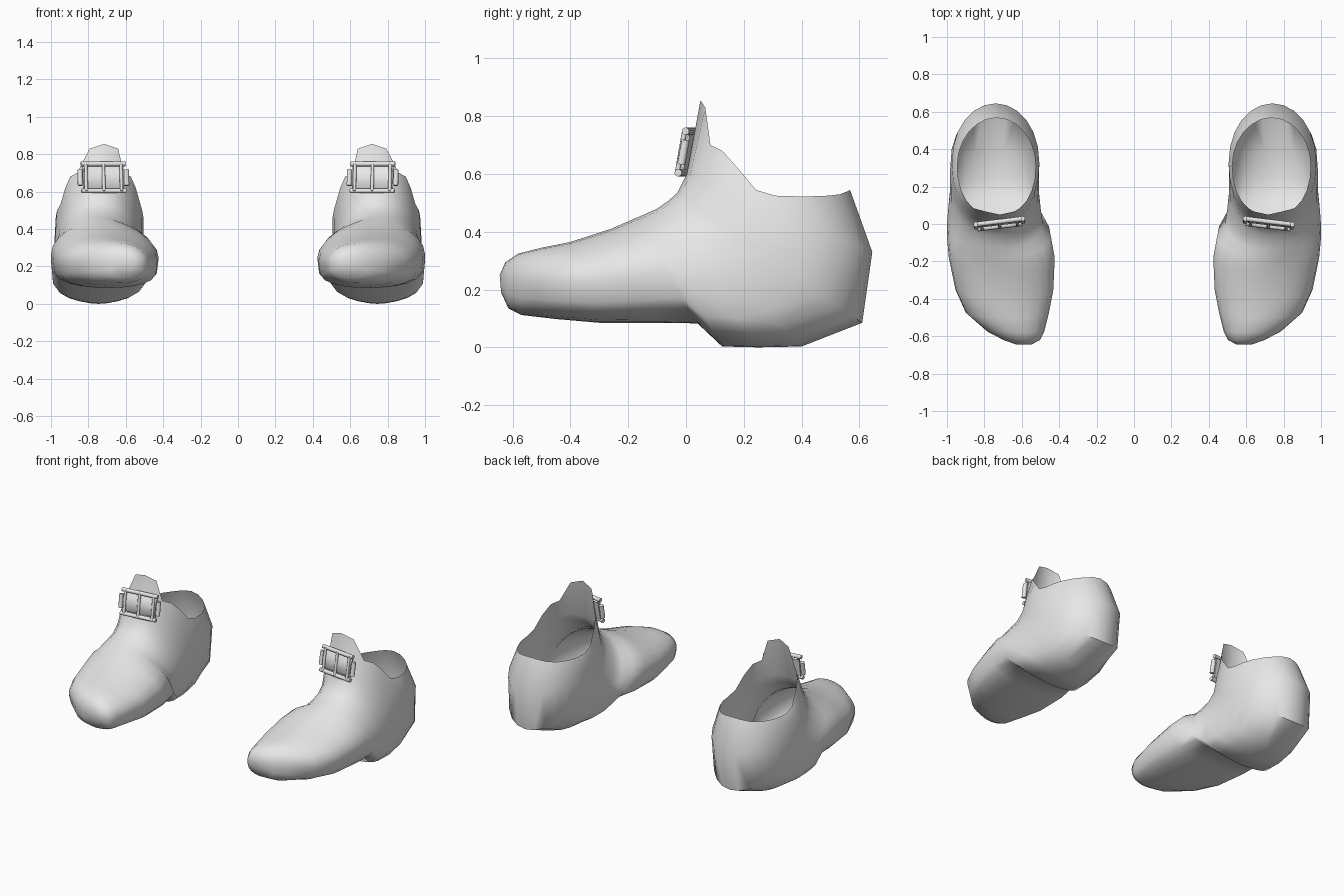
import bpy, bmesh, math
from mathutils import Matrix, Vector

if "Cube" in bpy.data.objects:
    bpy.data.objects.remove(bpy.data.objects["Cube"])

grey = bpy.data.materials.new("plain grey")
grey.diffuse_color = (0.8, 0.8, 0.8, 1)
grey.use_nodes = True
grey.node_tree.nodes["Principled BSDF"].inputs["Base Color"].default_value = grey.diffuse_color
N = 24  # points around each section


def finish(name, bm, angle):
    """Turn a bmesh into an object mirrored to the other foot."""
    bmesh.ops.recalc_face_normals(bm, faces=bm.faces)
    me = bpy.data.meshes.new(name)
    bm.to_mesh(me)
    bm.free()
    me.materials.append(grey)
    ob = bpy.data.objects.new(name, me)
    bpy.context.collection.objects.link(ob)
    bpy.ops.object.select_all(action='DESELECT')
    ob.select_set(True)
    bpy.context.view_layer.objects.active = ob
    bpy.ops.object.shade_smooth_by_angle(angle=math.radians(angle))
    mirror = ob.modifiers.new("other foot", 'MIRROR')
    mirror.use_mirror_merge = False
    return ob


def power(v, p):
    return math.copysign(abs(v) ** p, v) if abs(v) > 1e-6 else 0.0


# Shoe sections, toe to ankle: upper y, z, lower y, z, centre x, half width,
# flatness of the underside, taper of the upper sides, taper of the lower sides
sections = [
    (-0.645, 0.25, -0.640, 0.19, 0.590, 0.045, 0.8, 1.0, 0.9),
    (-0.625, 0.295, -0.615, 0.135, 0.600, 0.098, 0.7, 0.95, 0.9),
    (-0.580, 0.325, -0.570, 0.112, 0.632, 0.152, 0.6, 0.95, 0.9),
    (-0.500, 0.345, -0.450, 0.098, 0.677, 0.222, 0.55, 1.0, 0.95),
    (-0.400, 0.365, -0.300, 0.085, 0.693, 0.262, 0.5, 1.0, 1.0),
    (-0.260, 0.410, -0.100, 0.085, 0.707, 0.283, 0.5, 1.1, 1.0),
    (-0.180, 0.445, 0.040, 0.083, 0.722, 0.278, 0.5, 1.1, 1.1),
    (-0.140, 0.462, 0.125, 0.003, 0.743, 0.257, 0.45, 1.05, 1.3),
    (-0.100, 0.480, 0.250, 0.000, 0.746, 0.248, 0.4, 1.0, 1.3),
    (-0.060, 0.508, 0.400, 0.003, 0.746, 0.237, 0.5, 0.95, 1.2),
    (-0.030, 0.535, 0.610, 0.085, 0.745, 0.238, 0.8, 0.85, 1.0),
    (0.003, 0.600, 0.645, 0.330, 0.740, 0.234, 0.95, 0.8, 1.0),
]
# Height of the collar edge from the tongue round to the heel
collar = [0.855, 0.83, 0.70, 0.68, 0.62, 0.545, 0.525, 0.523, 0.523,
          0.525, 0.53, 0.54, 0.545]

bm = bmesh.new()
rings = []
for ty, tz, by, bz, cx, w, flat, upper, lower in sections:
    ring = []
    for i in range(N):
        a = 2 * math.pi * i / N
        c, s = math.cos(a), math.sin(a)
        s = power(s, upper if c > 0 else lower)
        c = power(c, flat) if c < 0 else c
        ring.append(bm.verts.new((cx + w * s, (ty + by) / 2 + (ty - by) / 2 * c,
                                  (tz + bz) / 2 + (tz - bz) / 2 * c)))
    rings.append(ring)
# Collar edge with raised tongue, which sits slightly towards the inside
ring = []
for i in range(N):
    a = 2 * math.pi * i / N
    c, s = math.cos(a), math.sin(a)
    k = min(i, N - i)
    x = 0.735 + 0.21 * power(s, 0.75 if c > 0 else 1.0) - (0.018 if k < 2 else 0)
    ring.append(bm.verts.new((x, 0.309 - 0.259 * c + (0.008 if k == 1 else 0), collar[k])))
rings.append(ring)
for r, q in zip(rings, rings[1:]):
    for i in range(N):
        j = (i + 1) % N
        bm.faces.new((r[i], r[j], q[j], q[i]))
bm.faces.new(rings[0])
finish("shoe", bm, 50)

# Buckle placement: leaning back and turned outwards
place = (Matrix.Translation((0.72, 0.008, 0.675))
         @ Matrix.Rotation(math.radians(-7), 4, 'Z')
         @ Matrix.Rotation(math.radians(-10), 4, 'X'))


def rod(bm, a, b, r):
    a, b = Vector(a), Vector(b)
    d = b - a
    m = Matrix.Translation((a + b) / 2) @ d.to_track_quat('Z', 'Y').to_matrix().to_4x4()
    bmesh.ops.create_cone(bm, cap_ends=True, segments=10, radius1=r, radius2=r,
                          depth=d.length, matrix=place @ m)


# Frame: two long rails and three crossbars
bm = bmesh.new()
for z in (-0.073, 0.073):
    rod(bm, (-0.12, -0.008, z), (0.12, -0.008, z), 0.013)
for x in (-0.095, 0, 0.095):
    rod(bm, (x, -0.014, -0.075), (x, -0.014, 0.075), 0.009)
# Rollers at both ends
for x in (-0.125, 0.125):
    rod(bm, (x, -0.002, -0.043), (x, -0.002, 0.043), 0.014)
finish("buckle_frame", bm, 40)

# Bowed strap running behind the crossbars
bm = bmesh.new()
profile = [(-0.06, 0.004), (-0.035, -0.009), (0, -0.015), (0.035, -0.009), (0.06, 0.004)]
outline = [(y, z) for z, y in profile] + [(0.008, 0.06), (0.008, -0.06)]
ends = [[bm.verts.new(place @ Vector((x, y, z))) for y, z in outline] for x in (-0.11, 0.11)]
for i in range(len(outline)):
    j = (i + 1) % len(outline)
    bm.faces.new((ends[0][i], ends[0][j], ends[1][j], ends[1][i]))
for e in ends:
    bm.faces.new(e)
finish("buckle_strap", bm, 40)
